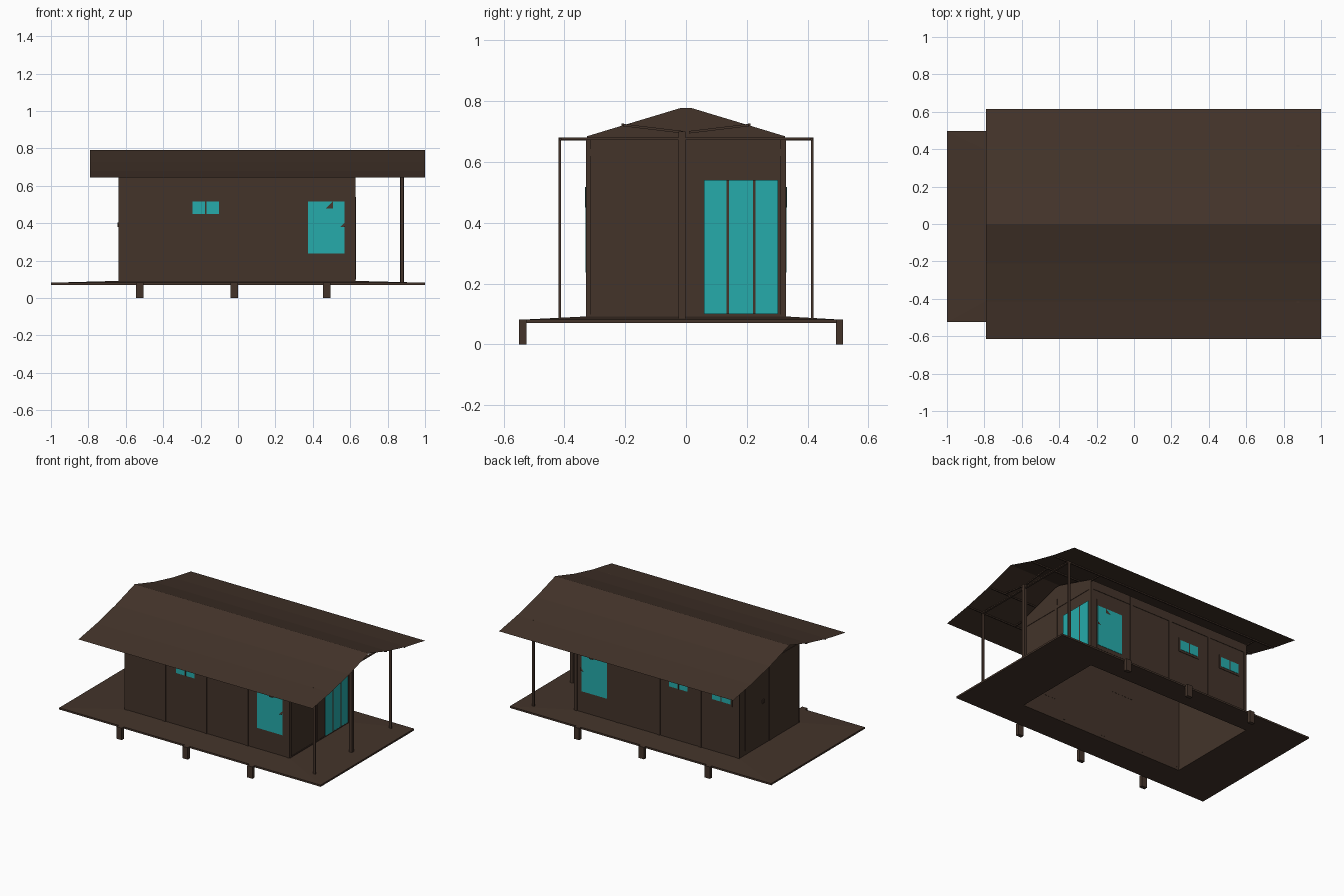
import bpy, bmesh, math
from mathutils import Vector

if "Cube" in bpy.data.objects:
    bpy.data.objects.remove(bpy.data.objects["Cube"])


def material(name, rgb):
    m = bpy.data.materials.new(name)
    m.diffuse_color = (*rgb, 1)
    m.use_nodes = True
    m.node_tree.nodes["Principled BSDF"].inputs["Base Color"].default_value = m.diffuse_color
    return m


BROWN = material("dark_brown", (0.057, 0.034, 0.023))
TEAL = material("teal_glass", (0.019, 0.41, 0.41))


def finish(name, bm, mat):
    me = bpy.data.meshes.new(name)
    bm.to_mesh(me)
    bm.free()
    me.materials.append(mat)
    ob = bpy.data.objects.new(name, me)
    bpy.context.collection.objects.link(ob)
    return ob


def box(name, x0, x1, y0, y1, z0, z1, mat=BROWN):
    bm = bmesh.new()
    bmesh.ops.create_cube(bm, size=1)
    for v in bm.verts:
        v.co = ((x0 + x1) / 2 + v.co.x * (x1 - x0),
                (y0 + y1) / 2 + v.co.y * (y1 - y0),
                (z0 + z1) / 2 + v.co.z * (z1 - z0))
    return finish(name, bm, mat)


def sheet(name, profile, x0, x1, caps=False):
    """Extrude an open (y, z) profile along x, optionally with end walls."""
    bm = bmesh.new()
    a = [bm.verts.new((x0, y, z)) for y, z in profile]
    b = [bm.verts.new((x1, y, z)) for y, z in profile]
    for i in range(len(profile) - 1):
        bm.faces.new((a[i], b[i], b[i + 1], a[i + 1]))
    if caps:
        bm.faces.new(a)
        bm.faces.new(b[::-1])
    bmesh.ops.recalc_face_normals(bm, faces=bm.faces)
    return finish(name, bm, BROWN)


def bar(name, p, q, t=0.01):
    """Thin square bar between two points."""
    p, q = Vector(p), Vector(q)
    ob = box(name, -t / 2, t / 2, -t / 2, t / 2, 0, (q - p).length)
    rot = (q - p).to_track_quat('Z', 'Y').to_matrix().to_4x4()
    rot.translation = p
    ob.data.transform(rot)
    return ob


X0, X1, W = -0.635, 0.622, 0.325

# Outer roof: thin sagging sheet
half = [(0.615, 0.645), (0.415, 0.68), (0.21, 0.728)]
sheet("outer_roof", [(-y, z) for y, z in half] + [(0, 0.792)] + half[::-1], -0.79, 1.0)

# House shell, open below
hp = [(W, 0.085), (W, 0.685), (0.02, 0.777)]
sheet("house_shell", [(-y, z) for y, z in hp] + hp[::-1], X0, X1, caps=True)

# Deck: a ring around the house, top rising slightly to the walls
bm = bmesh.new()
rings = []
for x0, x1, y0, y1, z in ((X0, X1, -W, W, 0.07), (-1, 1, -0.525, 0.497, 0.07),
                          (-1, 1, -0.525, 0.497, 0.082), (X0, X1, -W, W, 0.092)):
    rings.append([bm.verts.new((x, y, z)) for x, y in ((x0, y0), (x1, y0), (x1, y1), (x0, y1))])
for k in range(4):
    r, s = rings[k], rings[(k + 1) % 4]
    for i in range(4):
        j = (i + 1) % 4
        bm.faces.new((r[i], r[j], s[j], s[i]))
bmesh.ops.recalc_face_normals(bm, faces=bm.faces)
finish("deck", bm, BROWN)

# Ground posts
for x in (-0.525, -0.02, 0.475):
    box("front_ground_post", x - 0.02, x + 0.02, -0.55, -0.525, 0, 0.082)
    box("back_ground_post", x - 0.02, x + 0.02, 0.493, 0.517, 0, 0.082)

# Wall trims, windows and latches on the long walls
for s, side in ((-1, "front"), (1, "back")):
    def plate(name, x0, x1, z0, z1, d, mat=BROWN):
        ya, yb = sorted((s * (W - 0.001), s * (W + d)))
        box(side + "_" + name, x0, x1, ya, yb, z0, z1, mat)

    def frame(name, x0, x1, z0, z1, gx0, gx1, gz0, gz1):
        plate(name + "_frame", x0, x1, z0, z1, 0.003)
        plate(name + "_glass", gx0, gx1, gz0, gz1, 0.005, TEAL)

    for x in (X0 + 0.008, -0.335, -0.02, 0.295, X1 - 0.008):
        plate("batten", x - 0.011, x + 0.011, 0.09, 0.68, 0.004)
    plate("top_trim", X0, X1, 0.622, 0.68, 0.003)
    frame("large_window", 0.365, 0.577, 0.21, 0.56, 0.375, 0.57, 0.237, 0.517)
    for x in ((-0.172,) if s < 0 else (-0.172, -0.5)):
        frame("small_window", x - 0.083, x + 0.083, 0.435, 0.532, x - 0.07, x + 0.07, 0.45, 0.517)
        plate("mullion", x - 0.004, x + 0.004, 0.45, 0.517, 0.007)
    # Small triangular latches
    for x, z, w in ((0.47, 0.48, 0.038), (0.548, 0.38, 0.025)):
        bm = bmesh.new()
        bm.faces.new([bm.verts.new(c) for c in ((x, s * (W + 0.012), z), (x + w, s * (W + 0.012), z),
                                                (x + w, s * (W + 0.007), z + w))])
        finish(side + "_latch", bm, BROWN)

# Right end wall: glazed door and trims
box("end_door_glass", X1, X1 + 0.006, 0.06, 0.303, 0.1, 0.54, TEAL)
for y in (0.137, 0.225):
    box("end_door_mullion", X1, X1 + 0.009, y - 0.004, y + 0.004, 0.1, 0.54)
box("end_sill", X1, X1 + 0.004, -W, W, 0.087, 0.098)
for y in (-W + 0.005, W - 0.007):
    box("end_corner_trim", X1, X1 + 0.005, y - 0.007, y + 0.007, 0.09, 0.68)
for x in (X0 - 0.003, X1):
    box("end_wall_band", x, x + 0.003, -W, W, 0.62, 0.642)
    box("end_wall_batten", x, x + 0.003, -0.025, 0, 0.09, 0.69)

# Left end door
box("side_door", X0 - 0.004, X0, 0.05, 0.26, 0.12, 0.59)
box("side_door_handle", X0 - 0.01, X0, 0.062, 0.082, 0.38, 0.405)

# Porch posts and roof framing
for y in (-0.415, 0.415):
    box("porch_post", 0.868, 0.886, y - 0.004, y + 0.004, 0.085, 0.68)
box("porch_centre_post", 0.866, 0.888, -0.025, -0.002, 0.085, 0.7)
box("porch_crossbeam", 0.87, 0.884, -0.415, 0.415, 0.672, 0.68)
for s in (-1, 1):
    bar("eave_purlin", (-0.78, s * 0.413, 0.675), (0.99, s * 0.413, 0.675), 0.008)
    bar("middle_purlin", (-0.78, s * 0.208, 0.723), (0.99, s * 0.208, 0.723), 0.008)
    bar("porch_strut", (0.877, s * 0.01, 0.698), (0.877, s * 0.21, 0.722), 0.008)
    for x in (X0, X1):
        bar("side_tie", (x, s * W, 0.675), (x, s * 0.415, 0.675), 0.008)
